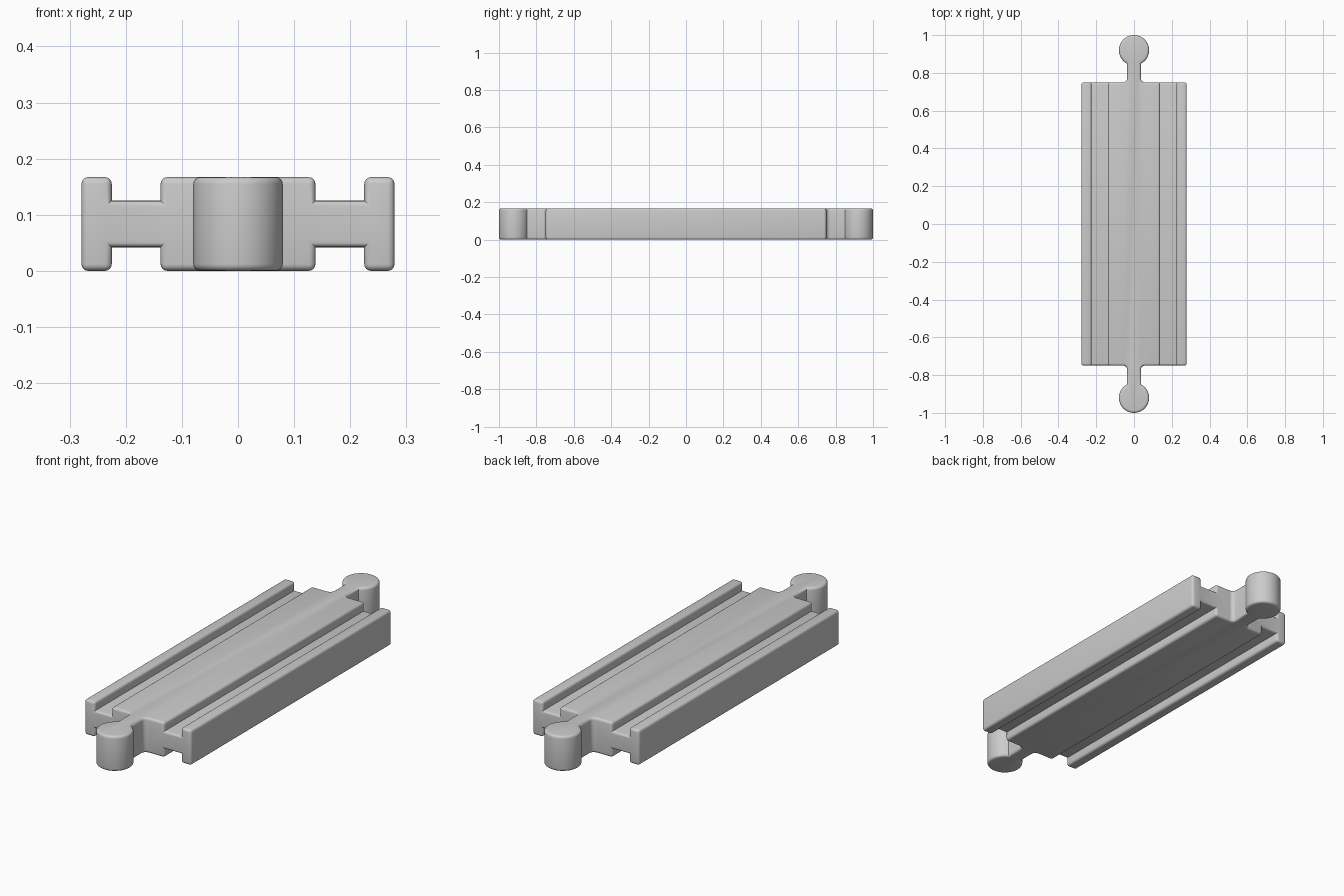
import bpy, bmesh, math
from mathutils import Vector

if "Cube" in bpy.data.objects:
    bpy.data.objects.remove(bpy.data.objects["Cube"])

H = 0.167       # track height
END = 0.75      # half length of the track bed
HEAD_Y, HEAD_R, NECK = 0.92, 0.08, 0.037
FILLET = 0.02


def prism(name, pts, depth):
    """Extrude a closed 3D outline along a vector."""
    bm = bmesh.new()
    face = bm.faces.new([bm.verts.new(p) for p in pts])
    new = bmesh.ops.extrude_face_region(bm, geom=[face])["geom"]
    bmesh.ops.translate(bm, vec=Vector(depth),
                        verts=[v for v in new if isinstance(v, bmesh.types.BMVert)])
    bmesh.ops.recalc_face_normals(bm, faces=bm.faces)
    mesh = bpy.data.meshes.new(name)
    bm.to_mesh(mesh)
    bm.free()
    obj = bpy.data.objects.new(name, mesh)
    bpy.context.collection.objects.link(obj)
    return obj


# Track bed: cross-section with wheel grooves above and below
quarter = [(0.138, H), (0.138, 0.125), (0.225, 0.125), (0.225, H), (0.279, H)]
right = quarter + [(x, H - z) for x, z in reversed(quarter)]
section = right + [(-x, z) for x, z in reversed(right)]
track = prism("track", [(x, -END, z) for x, z in section], (0, 2 * END, 0))

# End connectors: filleted neck with a round head
half = [(NECK + FILLET, END - 0.1)]
for i in range(7):
    a = math.radians(-90 - 15 * i)
    half.append((NECK + FILLET + FILLET * math.cos(a),
                 END + FILLET + FILLET * math.sin(a)))
start = -math.acos(NECK / HEAD_R)
for i in range(17):
    a = start + (math.pi / 2 - start) * i / 16
    half.append((HEAD_R * math.cos(a), HEAD_Y + HEAD_R * math.sin(a)))
outline = half + [(-x, y) for x, y in reversed(half[:-1])]
for side in (1, -1):
    tab = prism("connector_cutter", [(x, side * y, 0) for x, y in outline], (0, 0, H))
    tab.hide_render = True
    mod = track.modifiers.new("join", "BOOLEAN")
    mod.operation, mod.solver, mod.object = "UNION", "EXACT", tab

# Bake the union, remove the helpers
deps = bpy.context.evaluated_depsgraph_get()
bm = bmesh.new()
bm.from_object(track, deps)
track.modifiers.clear()
for obj in [o for o in bpy.data.objects if o != track]:
    bpy.data.objects.remove(obj)

# Merge flat areas, then round all outer edges
bmesh.ops.remove_doubles(bm, verts=bm.verts, dist=1e-5)
bmesh.ops.dissolve_limit(bm, angle_limit=math.radians(1), verts=bm.verts, edges=bm.edges)
bm.normal_update()
sharp = [e for e in bm.edges if len(e.link_faces) == 2
         and e.calc_face_angle_signed() > math.radians(40)]
bmesh.ops.bevel(bm, geom=sharp, offset=0.012, offset_type="OFFSET", segments=4,
                profile=0.5, affect="EDGES", clamp_overlap=False)
bm.to_mesh(track.data)
bm.free()

# Plain grey finish
grey = bpy.data.materials.new("grey")
grey.diffuse_color = (0.6, 0.6, 0.6, 1)
grey.use_nodes = True
grey.node_tree.nodes["Principled BSDF"].inputs["Base Color"].default_value = grey.diffuse_color
track.data.materials.clear()
track.data.materials.append(grey)
bpy.context.view_layer.objects.active = track
track.select_set(True)
bpy.ops.object.shade_smooth_by_angle(angle=math.radians(35))
